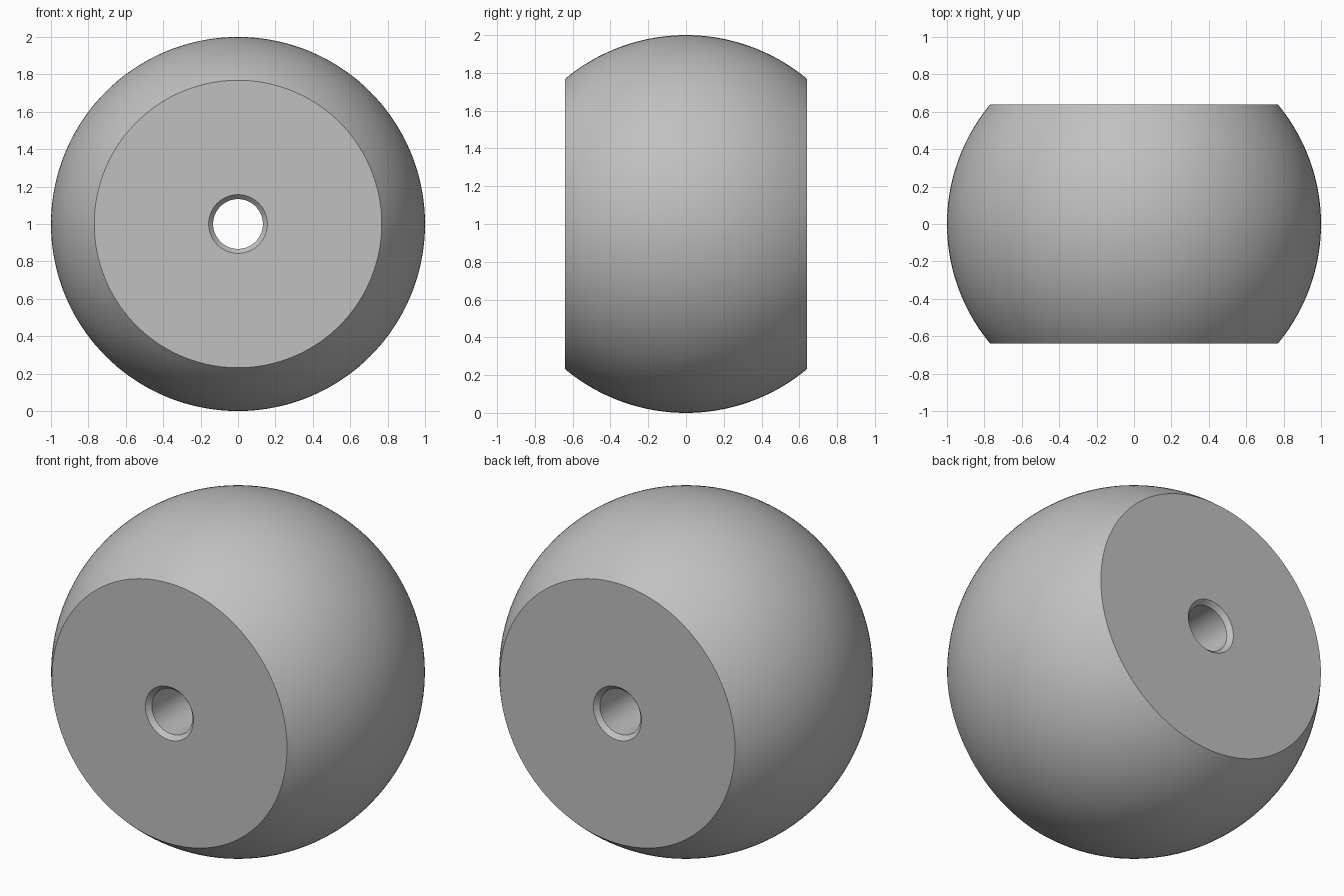
import bpy, bmesh
from math import asin, cos, sin, tau
from mathutils import Vector

cube = bpy.data.objects.get("Cube")
if cube:
    bpy.data.objects.remove(cube)

RADIUS, HALF = 1.0, 0.64          # ball radius, half width between the flats
BORE, RIM, CHAMFER = 0.133, 0.157, 0.026
SEGMENTS, ARC_STEPS = 144, 48

# Plain grey material
grey = bpy.data.materials.new("plain grey")
grey.use_nodes = True
colour = (0.53, 0.53, 0.53, 1)
grey.diffuse_color = colour
grey.node_tree.nodes["Principled BSDF"].inputs["Base Color"].default_value = colour

# Closed half section (radius, y): ball arc, then the chamfered bore
limit = asin(HALF / RADIUS)
angles = [limit * (2 * i / ARC_STEPS - 1) for i in range(ARC_STEPS + 1)]
profile = [(RADIUS * cos(a), RADIUS * sin(a)) for a in angles]
profile += [(RIM, HALF), (BORE, HALF - CHAMFER),
            (BORE, CHAMFER - HALF), (RIM, -HALF)]

# Turn the section around the y axis
bm = bmesh.new()
verts = [bm.verts.new((r, y, 0)) for r, y in profile]
edges = [bm.edges.new((v, verts[i - 1])) for i, v in enumerate(verts)]
bmesh.ops.spin(bm, geom=verts + edges, cent=(0, 0, 0), axis=(0, 1, 0),
               angle=tau, steps=SEGMENTS, use_merge=True)
bmesh.ops.remove_doubles(bm, verts=bm.verts, dist=1e-5)
bmesh.ops.recalc_face_normals(bm, faces=bm.faces)

mesh = bpy.data.meshes.new("drilled_ball")
bm.to_mesh(mesh)
bm.free()
mesh.materials.append(grey)
ball = bpy.data.objects.new("drilled_ball", mesh)
ball.location = Vector((0, 0, RADIUS))
bpy.context.collection.objects.link(ball)

# Smooth ball and bore, crisp flats and chamfers
bpy.context.view_layer.objects.active = ball
ball.select_set(True)
bpy.ops.object.shade_smooth_by_angle(angle=0.5)
